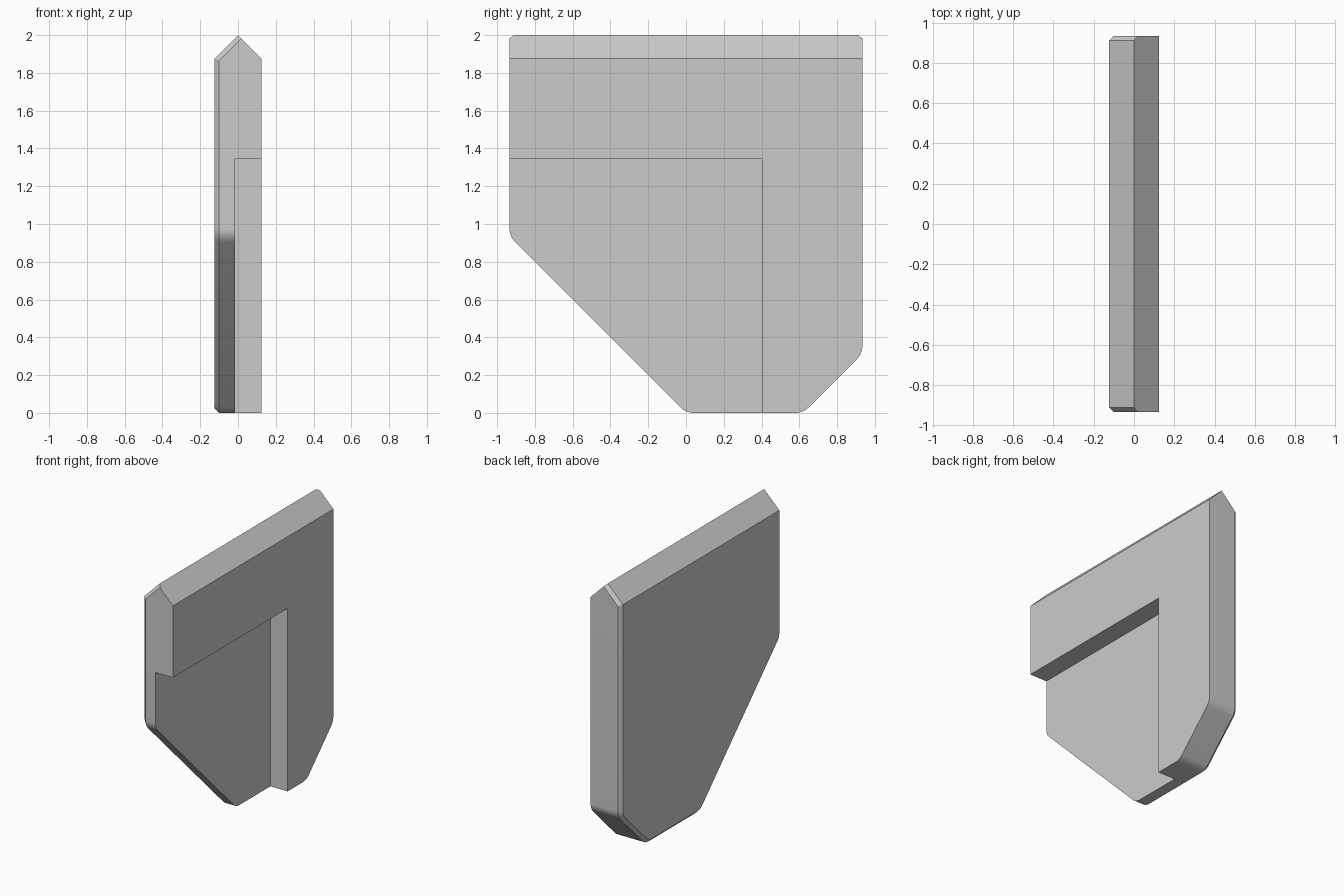
import bpy, bmesh, math
from mathutils import Vector

default = bpy.data.objects.get("Cube")
if default:
    bpy.data.objects.remove(default, do_unlink=True)

HALF_Y, HALF_X, TOP = 0.934, 0.1235, 2.0
RADIUS, CHAMFER = 0.1, 0.024

grey = bpy.data.materials.new("plain grey")
grey.use_nodes = True
colour = (0.6, 0.6, 0.6, 1)
grey.diffuse_color = colour
grey.node_tree.nodes["Principled BSDF"].inputs["Base Color"].default_value = colour


def rounded(prev, corner, nxt, radius, steps=8):
    """Arc of points that rounds one corner of the outline."""
    a, b = (prev - corner).normalized(), (nxt - corner).normalized()
    half = a.angle(b) / 2
    centre = corner + (a + b).normalized() * radius / math.sin(half)
    tangent = radius / math.tan(half)
    start = (corner + a * tangent - centre).normalized()
    end = (corner + b * tangent - centre).normalized()
    return [centre + start.slerp(end, i / steps) * radius for i in range(steps + 1)]


# Side outline: square top, sloping lower corners with rounded turns
x0 = -HALF_X
corners = [Vector((x0, y, z)) for y, z in (
    (-HALF_Y, TOP + 0.2), (-HALF_Y, HALF_Y), (0, 0),
    (0.62, 0), (HALF_Y, HALF_Y - 0.62), (HALF_Y, TOP + 0.2))]
outline = [corners[0]]
for p, c, n in zip(corners, corners[1:], corners[2:]):
    outline += rounded(p, c, n, RADIUS)
outline.append(corners[-1])

bm = bmesh.new()
face = bm.faces.new([bm.verts.new(p) for p in outline])
moved = bmesh.ops.extrude_face_region(bm, geom=[face], use_keep_orig=True)["geom"]
bmesh.ops.translate(bm, vec=(2 * HALF_X, 0, 0),
                    verts=[v for v in moved if isinstance(v, bmesh.types.BMVert)])

# Pitched top edge
for side in (-1, 1):
    cut = bmesh.ops.bisect_plane(
        bm, geom=bm.verts[:] + bm.edges[:] + bm.faces[:], dist=1e-5,
        plane_co=(0, 0, TOP), plane_no=(side, 0, 1), clear_outer=True)["geom_cut"]
    bmesh.ops.contextual_create(bm, geom=[e for e in cut if isinstance(e, bmesh.types.BMEdge)])
bmesh.ops.recalc_face_normals(bm, faces=bm.faces[:])

# Chamfer around the rim of the full panel face and its roof slope
rim = [e for e in bm.edges
       if sum(f.normal.x < -0.5 for f in e.link_faces) == 1
       and all(f.normal.x < 0.5 for f in e.link_faces)]
bmesh.ops.bevel(bm, geom=rim, offset=CHAMFER, offset_type='OFFSET',
                segments=1, affect='EDGES', clamp_overlap=False)
bmesh.ops.recalc_face_normals(bm, faces=bm.faces[:])
mesh = bpy.data.meshes.new("panel")
bm.to_mesh(mesh)
bm.free()
mesh.materials.append(grey)
panel = bpy.data.objects.new("panel", mesh)
bpy.context.collection.objects.link(panel)

# Corner recess, cut with a box
low, high = Vector((-0.017, -2, -1)), Vector((0.5, 0.402, 1.348))
bpy.ops.mesh.primitive_cube_add(size=1, location=(low + high) / 2)
cutter = bpy.context.object
cutter.name = "recess_cutter"
cutter.scale = high - low
cutter.hide_render = True
cutter.data.materials.append(grey)
cut = panel.modifiers.new("recess", 'BOOLEAN')
cut.operation, cut.solver, cut.object = 'DIFFERENCE', 'EXACT', cutter

bpy.ops.object.select_all(action='DESELECT')
panel.select_set(True)
bpy.context.view_layer.objects.active = panel
bpy.ops.object.modifier_apply(modifier=cut.name)
bpy.data.objects.remove(cutter, do_unlink=True)
bpy.ops.object.shade_smooth_by_angle(angle=math.radians(30))
